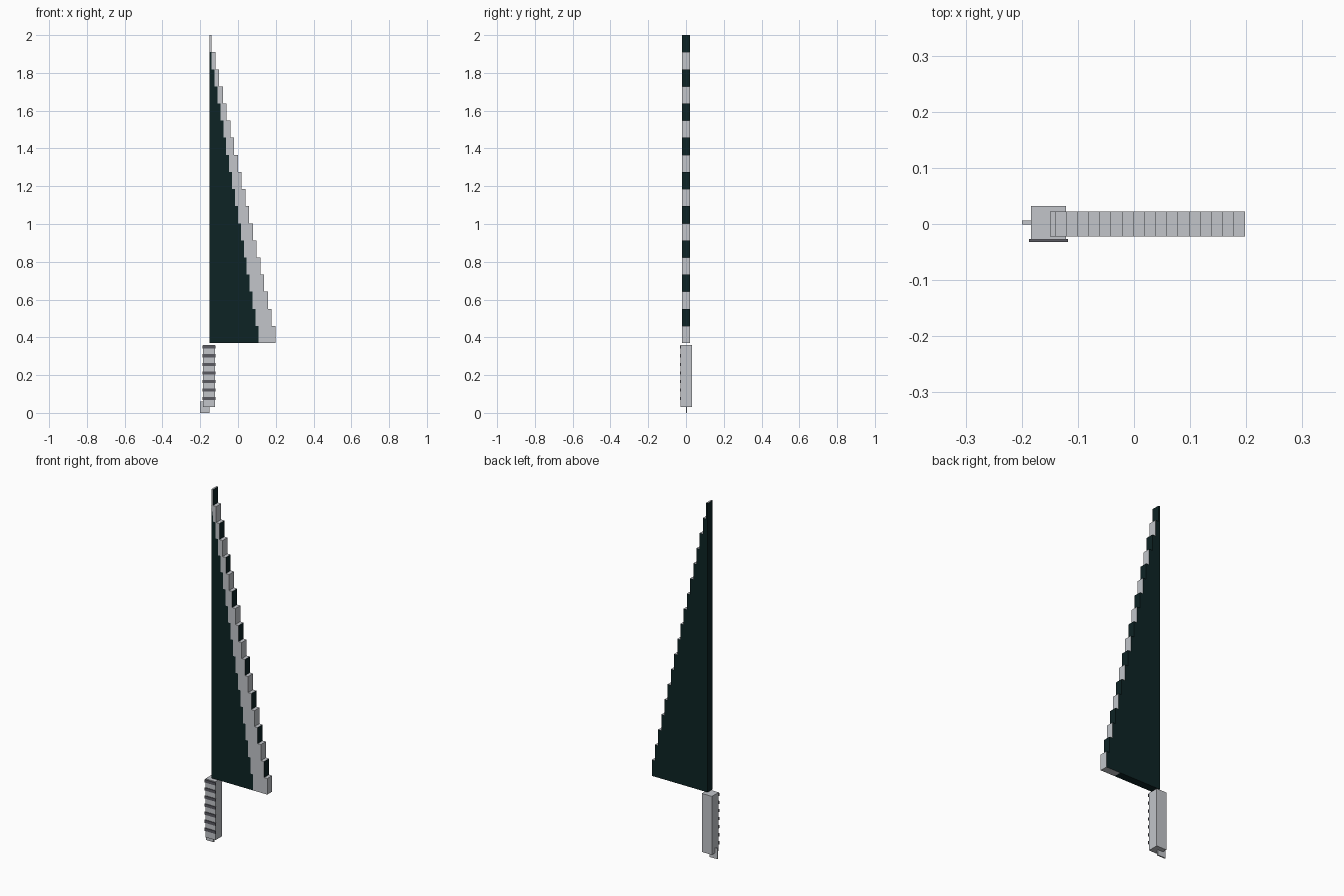
import bpy
import bmesh
from mathutils import Matrix, Vector

cube = bpy.data.objects.get("Cube")
if cube:
    bpy.data.objects.remove(cube, do_unlink=True)


def material(name, rgb):
    m = bpy.data.materials.new(name)
    m.use_nodes = True
    m.diffuse_color = (*rgb, 1)
    m.node_tree.nodes["Principled BSDF"].inputs["Base Color"].default_value = (*rgb, 1)
    return m


STEEL = material("pale steel", (0.54, 0.56, 0.59))
DARK = material("dark teal", (0.004, 0.017, 0.018))
GRIP = material("grip grey", (0.10, 0.10, 0.12))


def add_object(name, bm, *mats):
    mesh = bpy.data.meshes.new(name)
    bmesh.ops.recalc_face_normals(bm, faces=bm.faces)
    bm.to_mesh(mesh)
    bm.free()
    for m in mats:
        mesh.materials.append(m)
    obj = bpy.data.objects.new(name, mesh)
    bpy.context.collection.objects.link(obj)
    return obj


def box(name, low, high, mat):
    low, high = Vector(low), Vector(high)
    bm = bmesh.new()
    bmesh.ops.create_cube(bm, size=1, matrix=Matrix.Translation((low + high) / 2)
                          @ Matrix.Diagonal((*(high - low), 1)))
    return add_object(name, bm, mat)


def slab(name, outline, front, back, *mats):
    """Extrude an x-z outline from front to back."""
    bm = bmesh.new()
    face = bm.faces.new([bm.verts.new((x, front, z)) for x, z in outline])
    new = bmesh.ops.extrude_face_region(bm, geom=[face])["geom"]
    bmesh.ops.translate(bm, vec=(0, back - front, 0),
                        verts=[v for v in new if isinstance(v, bmesh.types.BMVert)])
    return add_object(name, bm, *mats)


# Stepped blade: dark body, pale cutting edge
STEPS, BASE, TIP = 18, 0.37, 2.0
SPINE, FRONT, BACK = -0.15, -0.022, 0.022
rise = (TIP - BASE) / STEPS


def stairs(count, start, run):
    points = []
    for i in range(count):
        x = start - i * run
        points += [(x, BASE + i * rise), (x, BASE + (i + 1) * rise)]
    return points


inner = stairs(STEPS - 1, 0.108, 0.0155)
outer = stairs(STEPS, 0.198, 0.0199)
top_inner = inner[-1][1]
slab("blade_body", [(SPINE, BASE)] + inner + [(SPINE, top_inner)], FRONT, BACK, DARK)
edge = slab("blade_edge", outer + [(SPINE, TIP), (SPINE, top_inner)] + inner[:-1][::-1],
            FRONT, BACK, STEEL, DARK)
# Dark back and spine, with alternate risers dark
for p in edge.data.polygons:
    riser = p.normal.x > 0.5 and int((p.center.z - BASE) / rise) % 2 == 1
    p.material_index = int(p.normal.y > 0.5 or p.normal.x < -0.5 or riser)

# Handle with raised ribs and end tab
box("handle", (-0.184, -0.028, 0.03), (-0.121, 0.032, 0.36), STEEL)
for i in range(7):
    z = 0.075 + i * 0.0455
    box(f"grip_rib_{i + 1}", (-0.187, -0.032, z - 0.008), (-0.118, -0.027, z + 0.008), GRIP)
box("end_tab", (-0.2, -0.001, 0), (-0.152, 0.006, 0.06), STEEL)
